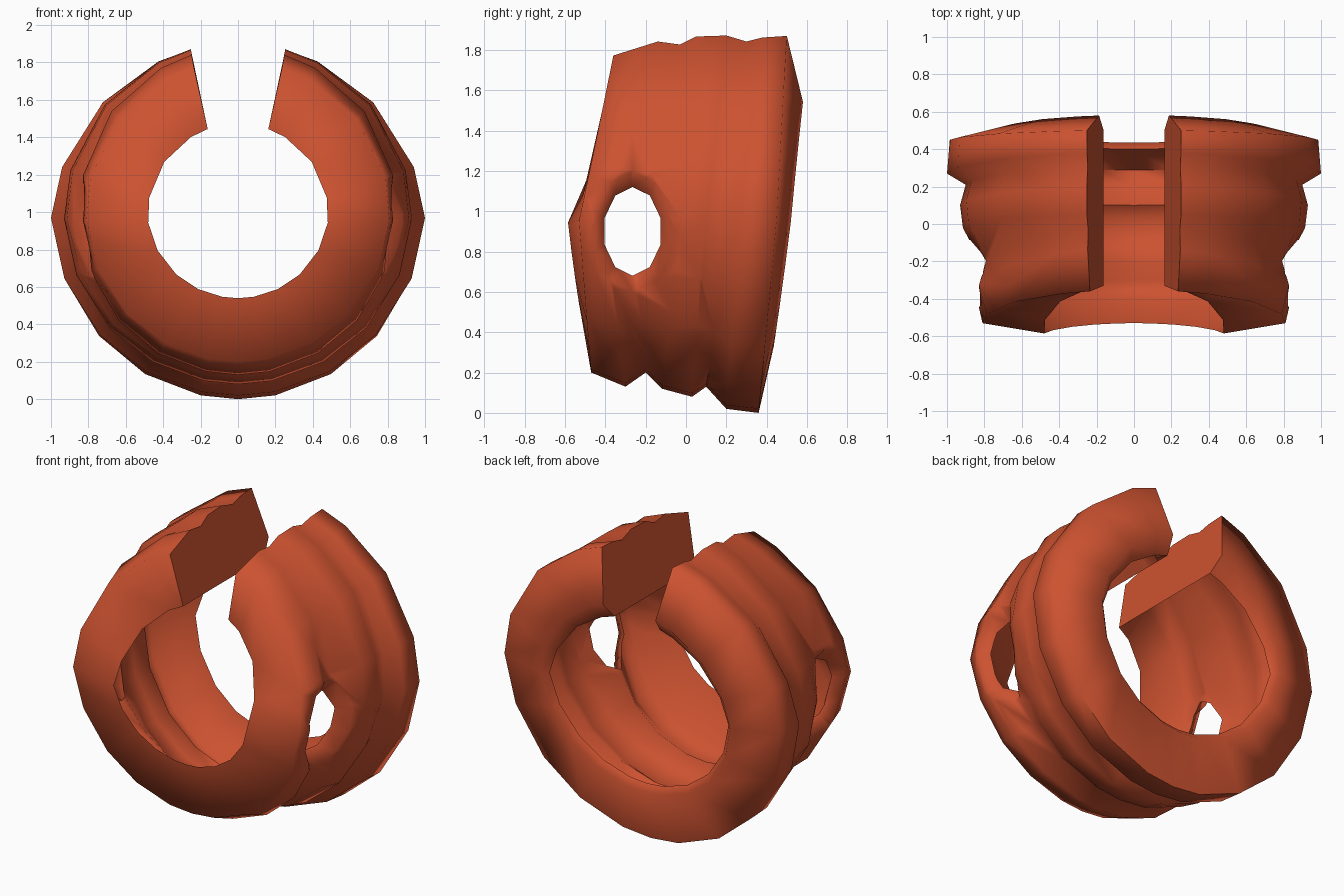
import bpy, bmesh, math
from mathutils import Vector

cube = bpy.data.objects.get("Cube")
if cube:
    bpy.data.objects.remove(cube, do_unlink=True)

CENTRE_Z = 0.95
WALL = 0.08

# Outer cross-sections (y, radius): front lip, rippled outside, back crest, back lip
BOTTOM = [(-.53, .41), (-.47, .75), (-.3, .82), (-.2, .75), (-.12, .83), (.03, .87),
          (.1, .82), (.2, .93), (.36, .95), (.435, .62), (.4, .58)]
SIDE = [(-.585, .48), (-.53, .81), (-.4, .84), (-.26, .79), (-.02, .915), (.1, .93),
        (.21, .9), (.27, 1.0), (.45, .985), (.52, .68), (.48, .64)]
TOP = [(-.33, .52), (-.36, .855), (-.14, .925), (-.03, .91), (.05, .95), (.2, .955),
       (.3, .925), (.38, .945), (.5, .953), (.58, .62), (.5, .52)]
HALF_ANGLES = [12, 31, 50, 71, 90, 106, 130, 152, 163]
ANGLES = [-a for a in reversed(HALF_ANGLES)] + [0] + HALF_ANGLES
LAST = len(BOTTOM) - 1
BACK_RIM = LAST - 2


def blend(a, b, t):
    return [Vector(p).lerp(Vector(q), t) for p, q in zip(a, b)]


def height(angle):
    return (1 - math.cos(math.radians(abs(angle)))) / 2


def section(angle):
    """Closed outline of the hollow band at an angle from the bottom."""
    t = height(angle)
    top = height(HALF_ANGLES[-1])
    outer = blend(BOTTOM, SIDE, t * 2) if t <= .5 else blend(SIDE, TOP, (t - .5) / (top - .5))
    inner = []
    for i in range(BACK_RIM, 0, -1):
        if abs(angle) == HALF_ANGLES[-1]:
            # The hollow closes to a straight edge at the gap
            inner.append(outer[0].lerp(outer[LAST], i / (BACK_RIM + 1)))
        else:
            inset = WALL if i == 1 else -WALL if i == BACK_RIM else 0
            inner.append(outer[i] + Vector((inset * .9, -WALL)))
    return outer + inner


def place(point, angle):
    y, r = point
    # Slightly skew the radial planes toward the gap
    a = math.radians(angle * (1 + (r - .7) * .04))
    return (r * math.sin(a), y, CENTRE_Z - r * math.cos(a))


def cut_oval(bm, faces, half_y, half_z):
    """Cut a ten-sided oval out of one wall layer, seen along x."""
    centre = Vector((0, -.265, .9))
    corners = []
    for k in range(10):
        a = math.radians(18 + 36 * k)
        corners.append(centre + Vector((0, half_y * math.cos(a), half_z * math.sin(a))))

    def near(f):
        ys = [v.co.y - centre.y for v in f.verts]
        zs = [v.co.z - centre.z for v in f.verts]
        return min(ys) < half_y and max(ys) > -half_y and min(zs) < half_z and max(zs) > -half_z

    inside = [f for f in faces if near(f)]
    for k, p in enumerate(corners):
        d = corners[(k + 1) % 10] - p
        normal = Vector((0, d.z, -d.y)).normalized()
        geom = set(inside)
        for f in inside:
            geom.update(f.verts)
            geom.update(f.edges)
        cut = bmesh.ops.bisect_plane(bm, geom=list(geom), dist=1e-5, plane_co=p, plane_no=normal)
        inside = [f for f in cut["geom"] if isinstance(f, bmesh.types.BMFace)
                  and (f.calc_center_median() - p).dot(normal) < 0]
    bmesh.ops.delete(bm, geom=inside, context='FACES')


# Split rippled band
bm = bmesh.new()
rings = [[bm.verts.new(place(p, a)) for p in section(a)] for a in ANGLES]
n = len(rings[0])
outside, hollow = [], []
for r0, r1 in zip(rings, rings[1:]):
    for i in range(n):
        j = (i + 1) % n
        face = bm.faces.new((r0[i], r0[j], r1[j], r1[i]))
        if 1 <= i < BACK_RIM:
            outside.append(face)
        elif LAST < i < n - 1:
            hollow.append(face)
bm.faces.new(rings[0])
bm.faces.new(rings[-1])

# Tapered oval side holes through both wall layers
for side in (-1, 1):
    layers = [[f for f in layer if f.is_valid and side * f.calc_center_median().x > .3]
              for layer in (outside, hollow)]
    cut_oval(bm, layers[0], .19, .3)
    cut_oval(bm, layers[1], .145, .22)
    rim = [e for e in bm.edges if len(e.link_faces) == 1]
    bmesh.ops.bridge_loops(bm, edges=rim)

bmesh.ops.recalc_face_normals(bm, faces=bm.faces)
mesh = bpy.data.meshes.new("split_band")
bm.to_mesh(mesh)
bm.free()
band = bpy.data.objects.new("split_band", mesh)
bpy.context.collection.objects.link(band)

mat = bpy.data.materials.new("burnt_orange")
mat.use_nodes = True
colour = (.61, .085, .03, 1)
mat.diffuse_color = colour
mat.node_tree.nodes["Principled BSDF"].inputs["Base Color"].default_value = colour
mesh.materials.append(mat)

bpy.context.view_layer.objects.active = band
band.select_set(True)
bpy.ops.object.shade_smooth_by_angle(angle=math.radians(80))
